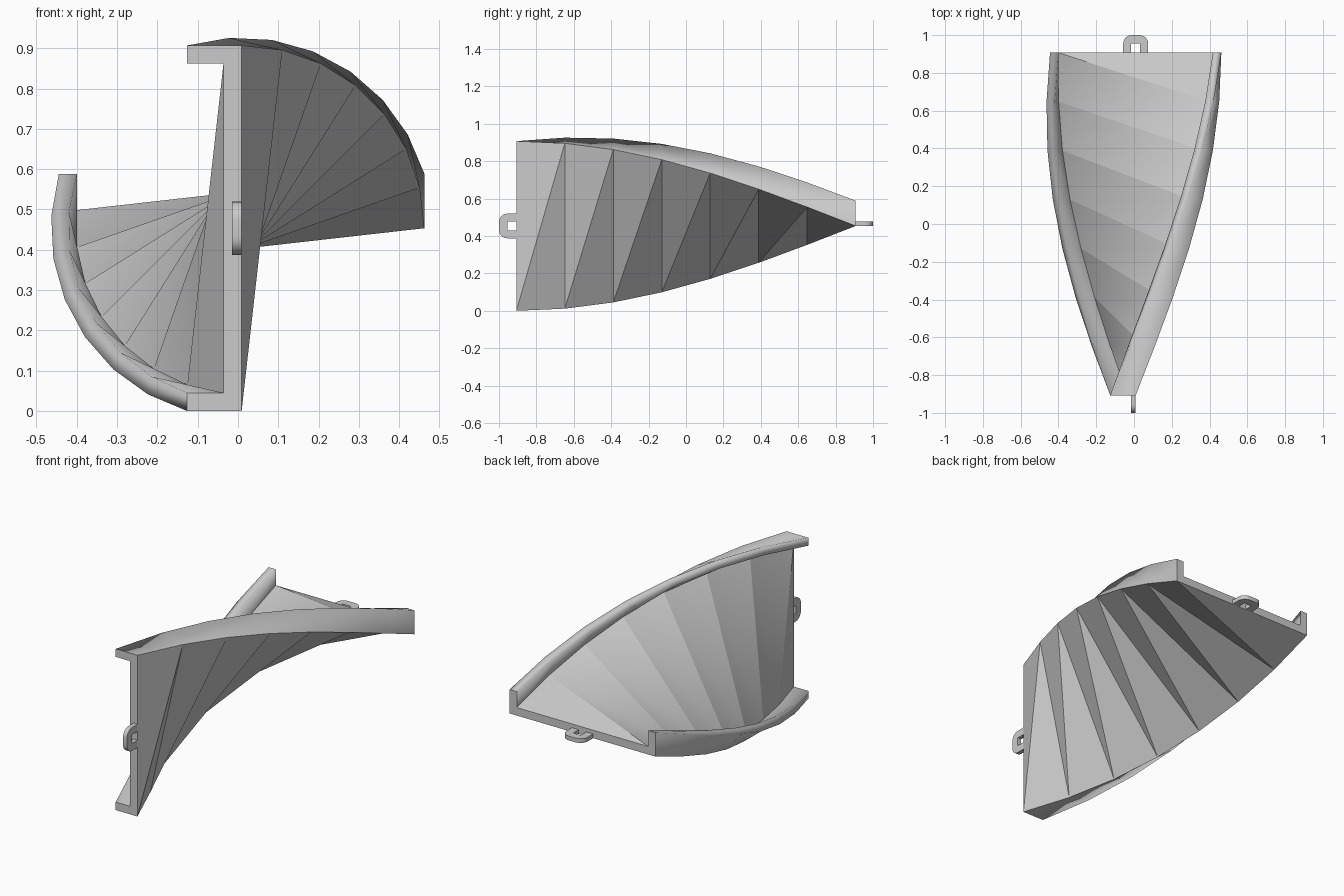
import bpy, bmesh
from math import sin, cos, pi, radians

if "Cube" in bpy.data.objects:
    bpy.data.objects.remove(bpy.data.objects["Cube"])

HALF = 0.907            # half length, also full channel width
W = HALF / 2            # half channel width
AX, AZ = 0.009, W       # twist axis
T, DEPTH = 0.045, 0.135 # wall thickness, flange depth
STEPS = 7

# place a profile point (a = depth behind outer face, b = along web), turned clockwise
def place(a, b, y, t):
    return (AX - a * cos(t) + b * sin(t), y, AZ + a * sin(t) + b * cos(t))

# loft a list of equal rings with end caps; warped sides are split along a chosen diagonal
def loft(name, rings, flip=(), split=False, soft=()):
    bm = bmesh.new()
    vs = [[bm.verts.new(p) for p in r] for r in rings]
    n = len(rings[0])
    for r, s in zip(vs, vs[1:]):
        for i in range(n):
            j = (i + 1) % n
            if not split:
                bm.faces.new((r[i], r[j], s[j], s[i]))
            elif i in flip:
                bm.faces.new((r[i], r[j], s[j]))
                bm.faces.new((r[i], s[j], s[i]))
            else:
                bm.faces.new((r[i], r[j], s[i]))
                bm.faces.new((r[j], s[j], s[i]))
    bm.faces.new(vs[0])
    bm.faces.new(vs[-1])
    bmesh.ops.recalc_face_normals(bm, faces=bm.faces)
    me = bpy.data.meshes.new(name)
    bm.to_mesh(me)
    bm.free()
    ob = bpy.data.objects.new(name, me)
    bpy.context.collection.objects.link(ob)
    bpy.context.view_layer.objects.active = ob
    bpy.ops.object.select_all(action='DESELECT')
    ob.select_set(True)
    bpy.ops.object.shade_smooth_by_angle(angle=radians(40))
    # soften chosen lengthwise edges
    for e in me.edges:
        a, b = e.vertices
        if a % n == b % n and a % n in soft:
            e.use_edge_sharp = False
    return ob

# channel section swept along y with a quarter turn
section = [(0, -W), (DEPTH, -W), (DEPTH, T - W), (T, T - W),
           (T, W - T), (DEPTH, W - T), (DEPTH, W), (0, W)]
rings = []
for k in range(STEPS + 1):
    f = k / STEPS
    rings.append([place(a, b, -HALF + 2 * HALF * f, f * pi / 2) for a, b in section])
loft("twisted_channel", rings, flip=(0, 6), split=True, soft=(1, 2, 5, 6))

# U-shaped loop at each end: rounded outside, square hole
R, HW, OUT, HOLE, THICK = 0.045, 0.066, 0.093, 0.024, 0.024
arc = [radians(90 * i / 6) for i in range(7)]
outer = [(HW, 0)] + [(HW - R + R * cos(t), OUT - R + R * sin(t)) for t in arc]
outer += [(-b, d) for b, d in reversed(outer)]
inner = [(-HOLE, 0), (-HOLE, 2 * HOLE), (HOLE, 2 * HOLE), (HOLE, 0)]
for name, side, t in (("front_loop", -1, 0), ("back_loop", 1, pi / 2)):
    loft(name, [[place(a, b, side * (HALF + d), t) for b, d in outer + inner]
                for a in (0, THICK)])
